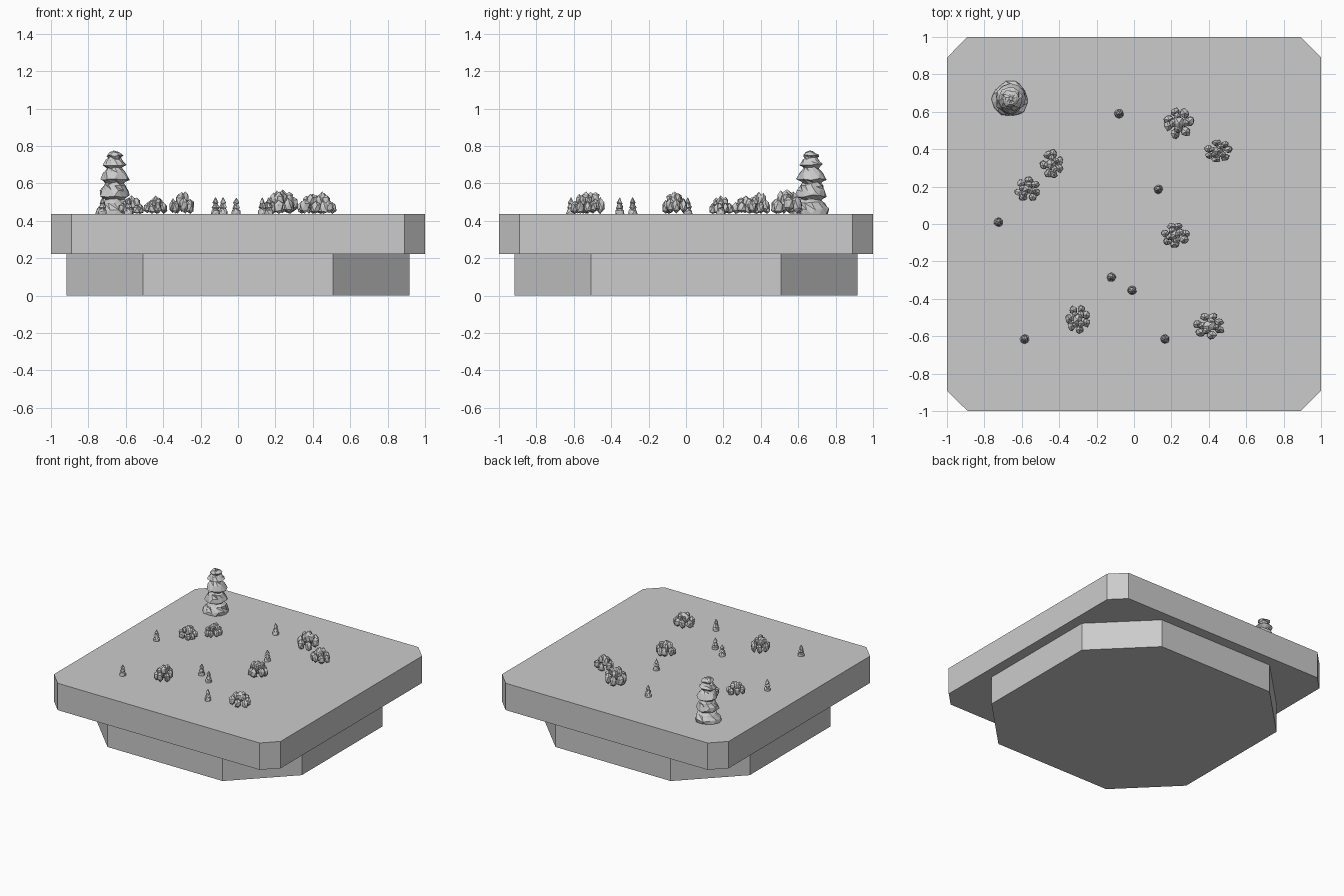
import bpy, bmesh, math, random
from mathutils import Vector, Matrix

if "Cube" in bpy.data.objects:
    bpy.data.objects.remove(bpy.data.objects["Cube"], do_unlink=True)

random.seed(4)
GROUND = 0.437

grey = bpy.data.materials.new("plain grey")
grey.use_nodes = True
COLOR = (0.6, 0.6, 0.6, 1)
grey.diffuse_color = COLOR
grey.node_tree.nodes["Principled BSDF"].inputs["Base Color"].default_value = COLOR


def finish(name, bm):
    bmesh.ops.recalc_face_normals(bm, faces=bm.faces)
    mesh = bpy.data.meshes.new(name)
    bm.to_mesh(mesh)
    bm.free()
    mesh.materials.append(grey)
    obj = bpy.data.objects.new(name, mesh)
    bpy.context.collection.objects.link(obj)
    return obj


def octagon_slab(name, half, flat, z0, z1):
    """Square block with its four upright corners cut off."""
    bm = bmesh.new()
    corners = []
    for i in range(4):
        turn = Matrix.Rotation(i * math.pi / 2, 3, 'Z')
        corners += [turn @ Vector((half, -flat, z0)), turn @ Vector((half, flat, z0))]
    face = bm.faces.new([bm.verts.new(c) for c in corners])
    top = bmesh.ops.extrude_face_region(bm, geom=[face])["geom"]
    verts = [g for g in top if isinstance(g, bmesh.types.BMVert)]
    bmesh.ops.translate(bm, verts=verts, vec=(0, 0, z1 - z0))
    finish(name, bm)


def lathe_tree(name, x, y, profile, sides, jitter):
    """Tiered conifer: rough rings joined up to a tip."""
    bm = bmesh.new()
    rings = []
    for k, (r, z) in enumerate(profile):
        ring = []
        for i in range(sides):
            a = (i + 0.5 * (k % 2)) * math.tau / sides
            rr = r * (1 + random.uniform(-jitter, jitter))
            dz = 0 if k == 0 else random.uniform(-jitter, jitter) * 0.06
            ring.append(bm.verts.new((x + rr * math.cos(a), y + rr * math.sin(a), GROUND + z + dz)))
        rings.append(ring)
    bm.faces.new(rings[0])
    for low, high in zip(rings, rings[1:]):
        for i in range(sides):
            j = (i + 1) % sides
            bm.faces.new((low[i], low[j], high[i]))
            bm.faces.new((low[j], high[j], high[i]))
    bm.faces.new(rings[-1])
    finish(name, bm)


def shrub(name, x, y, sx, sy, height, angle):
    """Cluster of rough faceted lumps, tallest in the middle."""
    bm = bmesh.new()
    lumps = [(0, 0, 0.55, 0.45)]
    for i in range(7):
        a = i * math.tau / 7 + random.uniform(-0.2, 0.2)
        lumps.append((0.68 * math.cos(a), 0.68 * math.sin(a), random.uniform(0.22, 0.4), 0.33))
    for i in range(4):
        a = i * math.tau / 4 + random.uniform(-0.3, 0.3)
        lumps.append((0.38 * math.cos(a), 0.38 * math.sin(a), random.uniform(0.55, 0.7), 0.28))
    turn = Matrix.Rotation(angle, 3, 'Z')
    for lx, ly, lz, r in lumps:
        spin = Matrix.Rotation(random.uniform(0, 6), 3, 'Z')
        new = bmesh.ops.create_icosphere(bm, subdivisions=1, radius=r)["verts"]
        for v in new:
            p = spin @ v.co * random.uniform(0.8, 1.12)
            p = turn @ (p + Vector((lx, ly, lz)))
            v.co = (x + p.x * sx, y + p.y * sy, GROUND + max(p.z, 0) * height)
    finish(name, bm)


# Two-step base
octagon_slab("lower_base", 0.918, 0.508, 0, 0.223)
octagon_slab("upper_slab", 1.0, 0.89, 0.223, GROUND)

# Large conifer with four skirts
lathe_tree("large_tree", -0.66, 0.67,
           [(0.095, 0), (0.092, 0.025), (0.07, 0.06), (0.052, 0.075),
            (0.083, 0.095), (0.075, 0.125), (0.06, 0.15), (0.046, 0.165),
            (0.076, 0.185), (0.058, 0.225), (0.04, 0.245), (0.063, 0.262),
            (0.045, 0.285), (0.034, 0.298), (0.046, 0.31), (0.03, 0.325), (0.008, 0.334)],
           12, 0.1)

# Small conifers
tips = [(-0.08, 0.59), (0.13, 0.185), (-0.725, 0.01), (-0.12, -0.285),
        (-0.01, -0.355), (-0.585, -0.615), (0.165, -0.615)]
for n, (x, y) in enumerate(tips, 1):
    lathe_tree(f"small_tree_{n}", x, y,
               [(0.024, 0), (0.023, 0.015), (0.014, 0.028), (0.021, 0.034),
                (0.011, 0.053), (0.016, 0.058), (0.003, 0.084)], 8, 0.08)

# Shrubs: centre, half sizes, height, turn
shrubs = [(0.24, 0.54, 0.085, 0.09, 0.14, 0), (0.45, 0.39, 0.08, 0.065, 0.115, 1),
          (0.22, -0.06, 0.08, 0.072, 0.12, 2), (0.40, -0.545, 0.09, 0.075, 0.115, 3),
          (-0.30, -0.51, 0.07, 0.082, 0.125, 4), (-0.44, 0.32, 0.066, 0.082, 0.095, 5),
          (-0.57, 0.185, 0.074, 0.07, 0.095, 6)]
for n, spec in enumerate(shrubs, 1):
    shrub(f"shrub_{n}", *spec)
